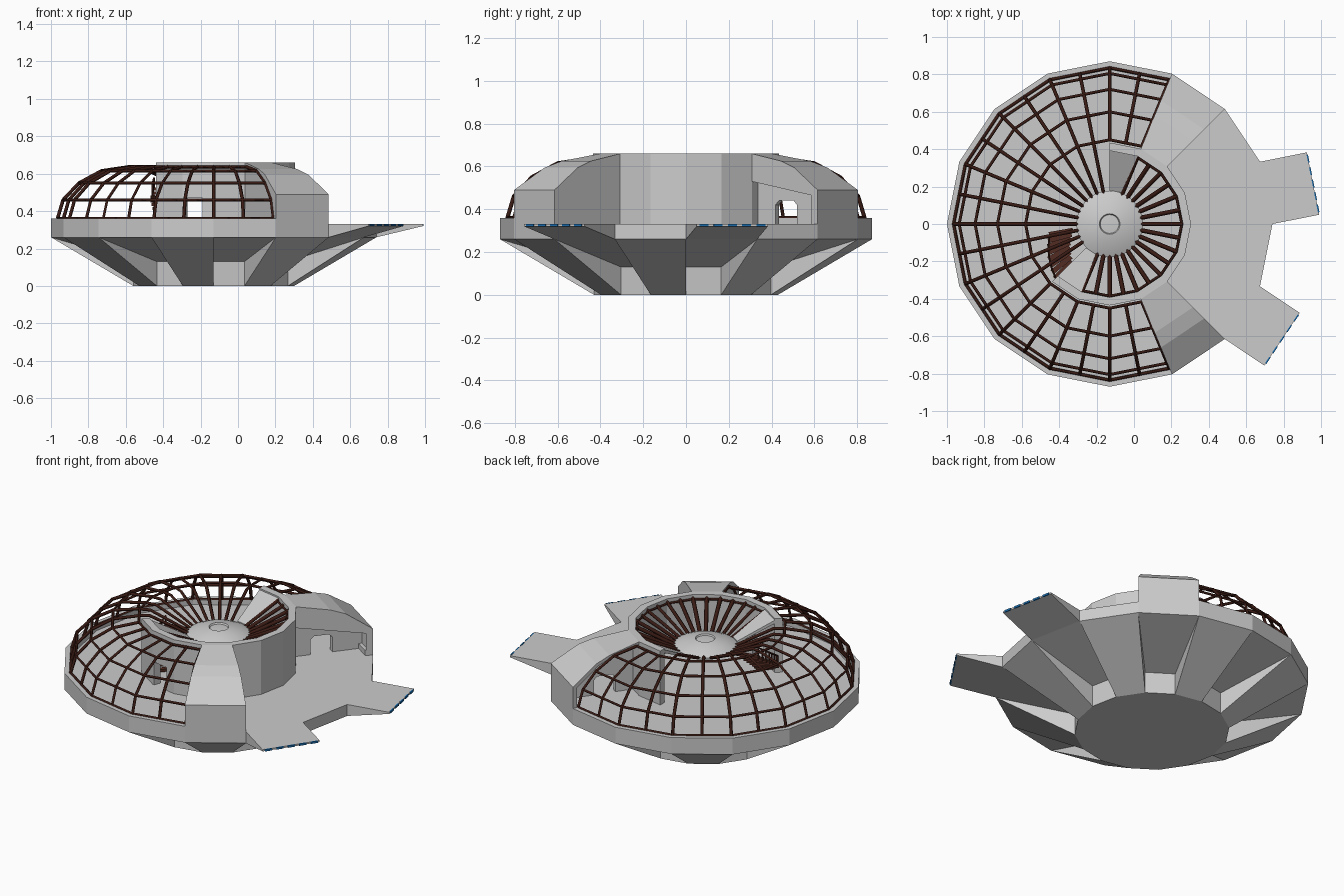
import bpy, bmesh, math
from mathutils import Vector

if "Cube" in bpy.data.objects:
    bpy.data.objects.remove(bpy.data.objects["Cube"])

CX, S = -0.13, 22.5            # hull axis and the angle of one hull side


def material(name, rgb):
    m = bpy.data.materials.new(name)
    m.diffuse_color = (*rgb, 1)
    m.use_nodes = True
    m.node_tree.nodes["Principled BSDF"].inputs["Base Color"].default_value = m.diffuse_color
    return m


GREY = material("hull grey", (0.60, 0.60, 0.60))
BROWN = material("dark brown", (0.042, 0.011, 0.007))
RUST = material("stair brown", (0.085, 0.025, 0.016))
BLUE = material("blue light", (0.01, 0.15, 0.42))


def P(a, r, z):
    """Point on a 16-sided ring with corner radius r, at angle a in degrees."""
    k = r * math.cos(math.radians(S / 2)) / math.cos(math.radians(a % S - S / 2))
    t = math.radians(a)
    return Vector((CX + k * math.cos(t), k * math.sin(t), z))


def make(name, polys, mat):
    bm = bmesh.new()
    for poly in polys:
        bm.faces.new([bm.verts.new(p) for p in poly])
    bmesh.ops.remove_doubles(bm, verts=bm.verts, dist=1e-5)
    bmesh.ops.recalc_face_normals(bm, faces=bm.faces)
    me = bpy.data.meshes.new(name)
    bm.to_mesh(me)
    bm.free()
    me.materials.append(mat)
    ob = bpy.data.objects.new(name, me)
    bpy.context.collection.objects.link(ob)
    return ob


def sweep(profile, angles, caps=True):
    """Closed (r, z) profile swept through the angles."""
    out, n = [], len(profile)
    for a, b in zip(angles, angles[1:]):
        for i in range(n):
            p, q = profile[i], profile[(i + 1) % n]
            out.append([P(a, *p), P(a, *q), P(b, *q), P(b, *p)])
    if caps:
        out += [[P(a, *p) for p in profile] for a in (angles[0], angles[-1])]
    return out


def box(c, half, u):
    """Box with its long axis along the level direction u."""
    u = Vector(u).normalized()
    v, w = Vector((-u.y, u.x, 0)), Vector((0, 0, 1))
    pt = lambda i, j, k: c + u * half[0] * i + v * half[1] * j + w * half[2] * k
    out = []
    for s in (-1, 1):
        for f in (lambda i, j: pt(s, i, j), lambda i, j: pt(i, s, j), lambda i, j: pt(i, j, s)):
            out.append([f(-1, -1), f(1, -1), f(1, 1), f(-1, 1)])
    return out


def beams(name, paths, radius, mat=BROWN):
    cu = bpy.data.curves.new(name, 'CURVE')
    cu.dimensions = '3D'
    cu.bevel_depth, cu.bevel_resolution = radius, 0
    for path in paths:
        sp = cu.splines.new('POLY')
        sp.points.add(len(path) - 1)
        for q, p in zip(sp.points, path):
            q.co = (*p, 1)
    cu.materials.append(mat)
    bpy.context.collection.objects.link(bpy.data.objects.new(name, cu))


# lower hull: alternating full ribs and recessed bays, floor on top
RB, RO, ZR, ZF = 0.43, 0.87, 0.26, 0.33
hull = [[P(k * S, RB, 0) for k in range(16)], [P(k * S, RO, ZF) for k in range(16)]]
for k in range(16):
    a, b = k * S, (k + 1) * S
    hull.append([P(a, RO, ZR), P(b, RO, ZR), P(b, RO, ZF), P(a, RO, ZF)])
    if k % 2:
        hull.append([P(a, RB, 0), P(b, RB, 0), P(b, RO, ZR), P(a, RO, ZR)])
    else:
        hull.append([P(a, RB, 0), P(b, RB, 0), P(b, RB, .13), P(a, RB, .13)])
        hull.append([P(a, RB, .13), P(b, RB, .13), P(b, RO, ZR), P(a, RO, ZR)])
        hull += [[P(t, RB, 0), P(t, RO, ZR), P(t, RB, .13)] for t in (a, b)]
make("lower_hull", hull, GREY)

# raised rim around the domed part
make("rim", sweep([(.87, .33), (.87, .36), (.825, .36), (.825, .33)],
                  [45 + S * i for i in range(13)]), GREY)

# two landing ramps continuing the bay slopes, with blue edge lights
for name, a in (("ramp_back", 0), ("ramp_front", -45)):
    b, m = a + S, math.radians(a + S / 2)
    d = Vector((math.cos(m), math.sin(m), 0))
    out = d * 0.255
    at, bt, al, bl = P(a, RO, ZF), P(b, RO, ZF), P(a, RO, ZR), P(b, RO, ZR)
    rise = Vector((0, 0, .06))
    ate, bte, ale, ble = at + out, bt + out, al + out + rise, bl + out + rise
    make(name, [[at, bt, bte, ate], [al, bl, ble, ale], [ate, bte, ble, ale],
                [at, ate, ale, al], [bt, bte, ble, bl]], GREY)
    lights = []
    for i in range(5):
        c = ate.lerp(bte, (i + .5) / 5) - Vector((0, 0, .005))
        lights += box(c, (.021, .004, .006), bte - ate)
    make(name + "_lights", lights, BLUE)

# central round wall, open to the left, with a doorway
D0, D1 = -111, -98
full = [-135, -112.5, D0, D1] + [-90 + S * i for i in range(9)]
wall = sweep([(.435, .47), (.435, .66), (.392, .66), (.392, .47)], full)
low = [(.435, .33), (.435, .47), (.392, .47), (.392, .33)]
wall += sweep(low, full[:3]) + sweep(low, full[3:])
make("central_wall", wall, GREY)

# solid funnel panels at both ends of the wall
make("funnel_panels", [q for a in (-135, 67.5) for q in
                       sweep([(.40, .655), (.18, .54), (.18, .525), (.40, .635)], [a, a + S])], GREY)

# solid front pod
top = [(.87, .49), (.715, .595), (.63, .625), (.435, .66)]
make("front_pod", sweep([(.87, .33)] + top + [(.435, .33)], [-67.5, -45]), GREY)

# hollow back pod: skin, overhang above the deck, recessed wall with doorway
skin = [(.87, .33)] + top
pod = [[P(45, *p), P(45, *q), P(67.5, *q), P(67.5, *p)] for p, q in zip(skin, skin[1:])]
inner = [(.845, .33), (.845, .48), (.70, .58), (.62, .61), (.435, .645)]
pod += [[P(45, *p), P(45, *q), P(67.5, *q), P(67.5, *p)] for p, q in zip(inner, inner[1:])]
pod += [[P(67.5, *skin[i]), P(67.5, *skin[i + 1]), P(67.5, *inner[i + 1]), P(67.5, *inner[i])]
        for i in range(4)]
overhang = [(.435, .53), (.83, .465), (.83, .33), (.87, .33)] + top
pod.append([P(45, *p) for p in overhang])
pod.append([P(45, .435, .53), P(45, .83, .465), P(54, .83, .465), P(54, .435, .53)])
make("back_pod", pod, GREY)
rec = sweep([(.435, .33), (.54, .33), (.54, .42), (.435, .42)], [52, 55])
rec += sweep([(.67, .33), (.86, .33), (.86, .42), (.67, .42)], [52, 55])
rec += sweep([(.435, .42), (.54, .42), (.56, .44), (.65, .44), (.67, .42), (.86, .42),
              (.86, .48), (.71, .585), (.435, .65)], [52, 55])
make("back_pod_door_wall", rec, GREY)

# dome lattice: meridians over the open part and horizontal hoops
dome = [(.835, .36), (.805, .46), (.72, .55), (.60, .615), (.45, .637)]
dome_angles = [67.5 + S / 2 * i for i in range(21)]
ribs = []
for a in dome_angles:
    path = [P(a, *p) for p in dome]
    if 90 < a < 225:
        path += [P(a, .39, .637), P(a, .17, .53)]
    ribs.append(path)
beams("dome_ribs", ribs, .0095)
beams("dome_hoops", [[P(a, *p) for a in dome_angles] for p in dome], .008)

# funnel lattice between the wall and the central dish
beams("funnel_ribs", [[P(a, .395, .64), P(a, .17, .53)]
                      for a in [-112.5 + S / 2 * i for i in range(17)]], .012)
beams("funnel_hoop", [[P(a, .385, .635) for a in [-112.5 + S * i for i in range(9)]]], .007)

# central lens-shaped dish
lens = [(0, .488), (.12, .497), (.178, .525), (.178, .535), (.12, .562), (.055, .574),
        (.05, .566), (0, .570)]
ring = lambda i, p: Vector((CX + p[0] * math.cos(math.tau * i / 32),
                            p[0] * math.sin(math.tau * i / 32), p[1]))
faces = []
for i in range(32):
    for p, q in zip(lens, lens[1:]):
        quad = [ring(i, p), ring(i + 1, p), ring(i + 1, q), ring(i, q)]
        if p[0] == 0:
            quad.pop(0)
        if q[0] == 0:
            quad.pop()
        faces.append(quad)
dish = make("central_dish", faces, GREY)
bpy.context.view_layer.objects.active = dish
dish.select_set(True)
bpy.ops.object.shade_smooth_by_angle(angle=math.radians(35))

# winding stair from the floor up to the dish
treads, posts = [], []
for i in range(9):
    a, z = math.radians(230 - 5 * i), .35 + .021 * i
    d = Vector((math.cos(a), math.sin(a), 0))
    c = Vector((CX, 0, z)) + d * (.36 - .012 * i)
    treads += box(c, (.065, .014, .008), d)
    posts.append([c + d * .06, c + d * .06 + Vector((0, 0, .06))])
make("stair_treads", treads, RUST)
beams("stair_posts", posts + [[p[1] for p in posts]], .005, RUST)
